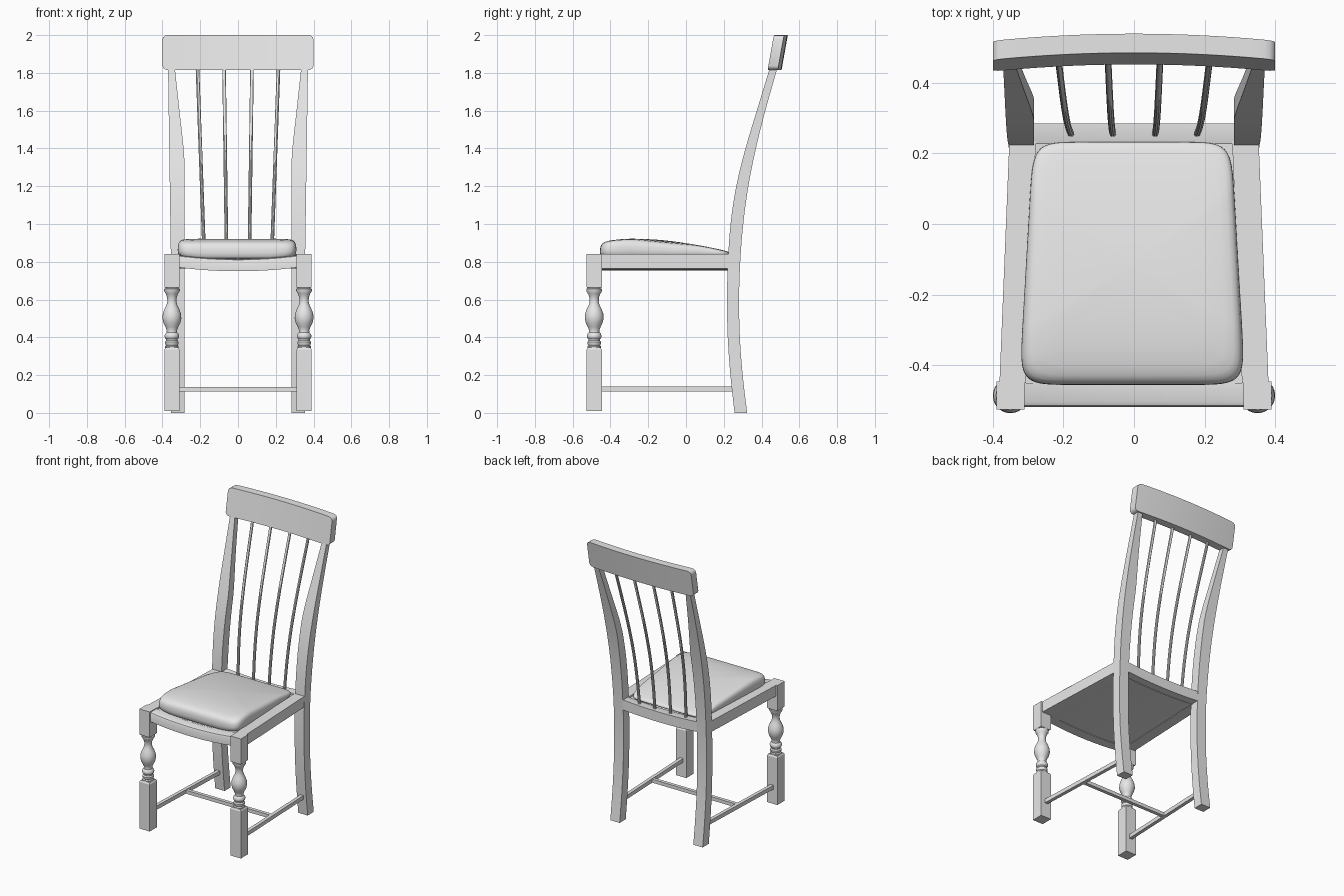
import bpy, bmesh, math
from mathutils import Vector

cube = bpy.data.objects.get("Cube")
if cube:
    bpy.data.objects.remove(cube, do_unlink=True)

# One plain finish for the whole chair
grey = bpy.data.materials.new("light grey")
grey.use_nodes = True
grey.diffuse_color = (0.8, 0.8, 0.8, 1)
grey.node_tree.nodes["Principled BSDF"].inputs["Base Color"].default_value = (0.8, 0.8, 0.8, 1)


def loft(name, rings, angle=35):
    """Skin a list of equal-length point rings, capping both ends."""
    bm = bmesh.new()
    loops = [[bm.verts.new(p) for p in ring] for ring in rings]
    n = len(loops[0])
    for a, b in zip(loops, loops[1:]):
        for i in range(n):
            j = (i + 1) % n
            bm.faces.new((a[i], a[j], b[j], b[i]))
    bm.faces.new(loops[0])
    bm.faces.new(loops[-1])
    bmesh.ops.recalc_face_normals(bm, faces=bm.faces)
    me = bpy.data.meshes.new(name)
    bm.to_mesh(me)
    bm.free()
    me.materials.append(grey)
    me.shade_smooth()
    me.set_sharp_from_angle(angle=math.radians(angle))
    ob = bpy.data.objects.new(name, me)
    bpy.context.collection.objects.link(ob)
    return ob


def rect_z(x0, x1, y0, y1, z):
    return [(x0, y0, z), (x1, y0, z), (x1, y1, z), (x0, y1, z)]


def rect_x(x, y0, y1, z0, z1):
    return [(x, y0, z0), (x, y1, z0), (x, y1, z1), (x, y0, z1)]


def circle(x, y, z, r, n=24):
    return [(x + r * math.cos(t), y + r * math.sin(t), z)
            for t in (2 * math.pi * i / n for i in range(n))]


def spread(a, b, n):
    return [a + (b - a) * i / n for i in range(n + 1)]


def interp(table, t):
    """Smooth curve through (position, value) pairs."""
    k = max(0, min(len(table) - 2, sum(p[0] <= t for p in table) - 1))

    def slope(i):
        a, b = table[max(i - 1, 0)], table[min(i + 1, len(table) - 1)]
        return (b[1] - a[1]) / (b[0] - a[0])
    (t0, v0), (t1, v1) = table[k], table[k + 1]
    h = t1 - t0
    s = (t - t0) / h
    return (v0 * (1 + 2 * s) * (1 - s) ** 2 + slope(k) * h * s * (1 - s) ** 2
            + v1 * s * s * (3 - 2 * s) + slope(k + 1) * h * s * s * (s - 1))


SIDES = (("left", 1), ("right", -1))
LEG_X, LEG_Y, HALF = 0.35, -0.486, 0.04

# Turned front legs: square foot, lathed middle, square head
TURNING = [(0.335, 0.036), (0.352, 0.036), (0.358, 0.031), (0.366, 0.036), (0.376, 0.036),
           (0.384, 0.03), (0.39, 0.03), (0.397, 0.037), (0.408, 0.039), (0.419, 0.035),
           (0.426, 0.028), (0.438, 0.027), (0.455, 0.034), (0.475, 0.044), (0.5, 0.05),
           (0.525, 0.048), (0.55, 0.039), (0.572, 0.028), (0.59, 0.024), (0.61, 0.025),
           (0.63, 0.032), (0.645, 0.042), (0.656, 0.042), (0.66, 0.034), (0.675, 0.034)]


def square_block(name, x, levels):
    loft(name, [rect_z(x - h, x + h, LEG_Y - h, LEG_Y + h, z) for z, h in levels], 10)


for side, s in SIDES:
    x = s * LEG_X
    square_block(side + "_front_leg_foot", x, [(0.01, HALF), (0.335, HALF), (0.345, 0.034)])
    square_block(side + "_front_leg_head", x, [(0.66, 0.036), (0.666, HALF), (0.84, HALF)])
    loft(side + "_front_leg_turning", [circle(x, LEG_Y, z, r) for z, r in TURNING])

# Curved rear legs running up into the back posts
POST_FRONT = [(0, 0.257), (0.2, 0.235), (0.4, 0.221), (0.6, 0.217), (0.8, 0.222),
              (1.0, 0.236), (1.2, 0.266), (1.4, 0.315), (1.6, 0.375), (1.83, 0.445)]
POST_BACK = [(0, 0.324), (0.2, 0.3), (0.4, 0.285), (0.6, 0.281), (0.8, 0.287),
             (1.0, 0.303), (1.2, 0.33), (1.4, 0.37), (1.6, 0.42), (1.83, 0.485)]
POST_INNER = [(0, 0.283), (1.32, 0.283), (1.4, 0.288), (1.6, 0.31), (1.83, 0.335)]


def post_inner(z):
    if z <= 1.32:
        return 0.283
    return interp(POST_INNER[1:], z)


for side, s in SIDES:
    rings = []
    for z in spread(0, 1.32, 20)[:-1] + spread(1.32, 1.83, 10):
        outer = 0.355 + 0.015 * max(0, z - 0.8)
        rings.append(rect_z(s * post_inner(z), s * outer,
                            interp(POST_FRONT, z), interp(POST_BACK, z), z))
    loft(side + "_rear_leg", rings)

# Bowed, tilted crest rail with eased corners
rings = []
for x in [-0.4, -0.396, -0.385] + spread(-0.37, 0.37, 16) + [0.385, 0.396, 0.4]:
    ease = {0.4: 0.022, 0.396: 0.011, 0.385: 0.003}.get(abs(x), 0)
    bow = 0.02 * (1 - (x / 0.4) ** 2)
    lo, hi = 1.815 + ease, 2.0 - ease
    lean = [0.033 * (z - 1.815) / 0.185 + bow for z in (lo, hi)]
    rings.append([(x, 0.432 + lean[0], lo), (x, 0.486 + lean[0], lo),
                  (x, 0.486 + lean[1], hi), (x, 0.432 + lean[1], hi)])
loft("crest_rail", rings)

# Four slender spindles following the sweep of the posts
for side, s in SIDES:
    for place, x0, x1 in (("inner", 0.06, 0.074), ("outer", 0.178, 0.215)):
        rings = []
        for z in spread(0.815, 1.835, 16):
            t = (z - 0.815) / 1.02
            y = (interp(POST_FRONT, min(z, 1.83)) + interp(POST_BACK, min(z, 1.83))) / 2
            rings.append(circle(s * (x0 + (x1 - x0) * t), y + 0.006 * t, z, 0.0095, 10))
        loft(side + "_" + place + "_spindle", rings)


# Seat frame: dipped front and rear rails, straight side rails
def dipped_rail(name, half, y0, y1, z0, z1, dip, ease):
    rings = []
    for x in spread(-half, half, 16):
        d = dip * (1 - (x / half) ** 2)
        rings.append([(x, y0, z0 - d), (x, y1, z0 - d), (x, y1, z1 - d),
                      (x, y0 + ease, z1 - d), (x, y0 + ease * 0.3, z1 - d - ease * 0.3),
                      (x, y0, z1 - d - ease)])
    loft(name, rings, 40)


dipped_rail("front_seat_rail", 0.315, -0.518, -0.45, 0.77, 0.835, 0.02, 0.015)
dipped_rail("rear_seat_rail", 0.29, 0.226, 0.285, 0.77, 0.84, 0.012, 0.004)
for side, s in SIDES:
    loft(side + "_seat_rail", [
        [(s * (w - 0.075), y, 0.765), (s * w, y, 0.765), (s * w, y, 0.84), (s * (w - 0.075), y, 0.84)]
        for y, w in ((-0.45, 0.381), (0.235, 0.353))])

# Sagging seat board under the cushion
rings = []
for u in spread(-1, 1, 12):
    d = 0.014 * (1 - u * u)
    rings.append([(u * w, y, z - d) for w, y, z in
                  ((0.32, -0.455, 0.769), (0.29, 0.23, 0.769), (0.29, 0.23, 0.83), (0.32, -0.455, 0.83))])
loft("seat_board", rings)

# Padded cushion: rounded trapezoid rings rising to a crown
CROWN = [(-0.456, 0.905), (-0.38, 0.917), (-0.27, 0.922), (-0.1, 0.912), (0.08, 0.885), (0.232, 0.855)]
LAYERS = [(0.97, 0), (0.993, 0.12), (1, 0.35), (0.997, 0.58), (0.985, 0.76), (0.962, 0.88),
          (0.92, 0.95), (0.84, 0.985), (0.65, 1), (0.4, 1), (0.15, 1), (0.02, 1)]


def squared(c):
    return math.copysign(abs(c) ** 0.2, c)


rings = []
for scale, height in LAYERS:
    ring = []
    for i in range(72):
        t = 2 * math.pi * (i + 0.5) / 72
        u, v = scale * squared(math.cos(t)), scale * squared(math.sin(t))
        y = -0.112 + 0.344 * v
        base = 0.832 - 0.02 * (1 - u * u) * (1 - v) / 2
        ring.append((-0.005 + u * (0.301 - 0.02 * v), y, base + (interp(CROWN, y) - base) * height))
    rings.append(ring)
loft("seat_cushion", rings, 60)

# Low stretchers in an H
for side, s in SIDES:
    loft(side + "_stretcher", [
        [(s * (c - 0.012), y, 0.112), (s * (c + 0.012), y, 0.112),
         (s * (c + 0.012), y, 0.139), (s * (c - 0.012), y, 0.139)]
        for y, c in ((-0.46, 0.348), (0.26, 0.32))])
loft("cross_stretcher", [rect_x(x, -0.112, -0.088, 0.112, 0.136) for x in (-0.334, 0.334)])
